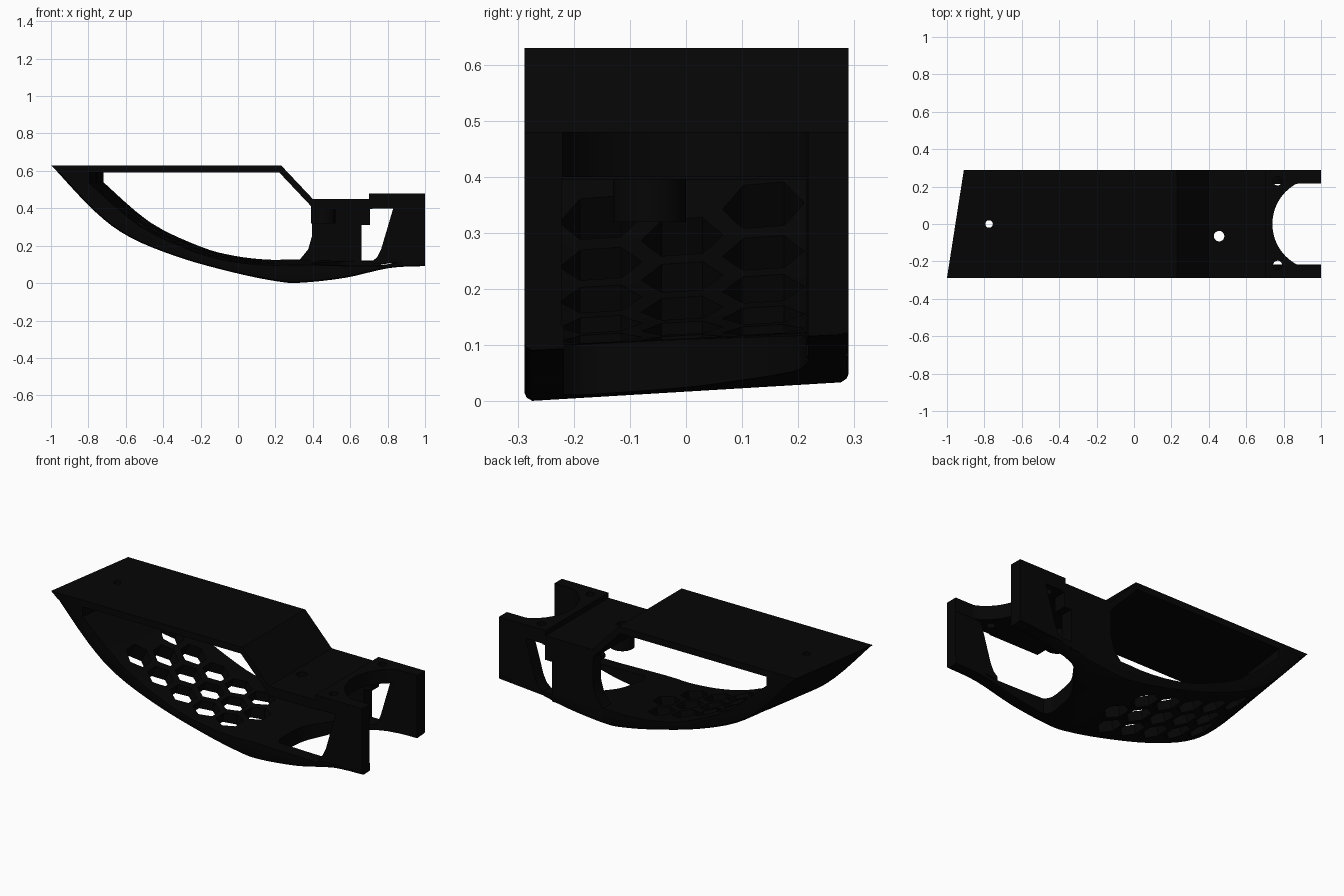
import bpy, bmesh, math
from mathutils import Matrix, Vector

cube = bpy.data.objects.get("Cube")
if cube:
    bpy.data.objects.remove(cube, do_unlink=True)

black = bpy.data.materials.new("matte_black")
black.use_nodes = True
COLOR = (0.0016, 0.0016, 0.0016, 1)
black.diffuse_color = COLOR
black.node_tree.nodes["Principled BSDF"].inputs["Base Color"].default_value = COLOR

FRONT, BACK = -0.288, 0.29
SX, SZ, CX, TOP = 0.933, 0.945, 0.35, 0.63


def taper(p, k=1.0):
    """Shrink a front profile point to the back one (k=-1 reverses it)."""
    x, z = p
    if x < CX:
        x = CX + (x - CX) * SX ** k
    return (x, TOP + (z - TOP) * SZ ** k)


def spline(pts, steps=4):
    """Smooth curve through the points."""
    out = []
    for i in range(len(pts) - 1):
        a, b, c, d = (Vector(pts[min(max(j, 0), len(pts) - 1)]) for j in range(i - 1, i + 3))
        for s in range(steps):
            t = s / steps
            out.append(tuple(b + (c - a) * t / 2 + (a * 2 - b * 5 + c * 4 - d) * t * t / 2
                             + (b * 3 - a - c * 3 + d) * t ** 3 / 2))
    return out + [pts[-1]]


def finish(name, bm):
    bmesh.ops.recalc_face_normals(bm, faces=bm.faces)
    me = bpy.data.meshes.new(name)
    bm.to_mesh(me)
    bm.free()
    ob = bpy.data.objects.new(name, me)
    bpy.context.collection.objects.link(ob)
    me.materials.append(black)
    return ob


def loft(name, sections):
    """Bridge x-z outlines placed at increasing y."""
    bm = bmesh.new()
    rings = [[bm.verts.new((x, y, z)) for x, z in pts] for y, pts in sections]
    n = len(rings[0])
    bm.faces.new(rings[0])
    bm.faces.new(rings[-1][::-1])
    for a, b in zip(rings, rings[1:]):
        for i in range(n):
            bm.faces.new((a[i], b[i], b[(i + 1) % n], a[(i + 1) % n]))
    return finish(name, bm)


def columns(name, spots, radius, depth, sides=32):
    """Prisms centred at x, y, z and leaning by an angle in the x-z plane."""
    bm = bmesh.new()
    for x, y, z, lean in spots:
        bmesh.ops.create_cone(bm, cap_ends=True, segments=sides, radius1=radius, radius2=radius,
                              depth=depth, matrix=Matrix.Translation((x, y, z))
                              @ Matrix.Rotation(lean, 4, 'Y'))
    return finish(name, bm)


def upright(name, ring, z0, z1):
    """Prism over an x-y outline."""
    bm = bmesh.new()
    low, high = ([bm.verts.new((x, y, z)) for x, y in ring] for z in (z0, z1))
    bm.faces.new(low)
    bm.faces.new(high[::-1])
    for i in range(len(ring)):
        j = (i + 1) % len(ring)
        bm.faces.new((low[i], high[i], high[j], low[j]))
    return finish(name, bm)


def cut(ob, cutter):
    bpy.context.view_layer.objects.active = ob
    mod = ob.modifiers.new("cut", 'BOOLEAN')
    mod.operation, mod.solver, mod.object = 'DIFFERENCE', 'EXACT', cutter
    bpy.ops.object.modifier_apply(modifier=mod.name)


# curved, tapered hull floor with a solid nose and rounded lower rims
outer = spline([(-1, .63), (-.77, .385), (-.58, .245), (-.31, .135), (-.02, .055),
                (.2, .01), (.33, .001), (.57, .027), (.81, .08), (1, .09)])
inner = [taper(p, -1) for p in spline([(1, .16), (.85, .137), (.72, .12), (.33, .127), (.17, .125),
                                       (-.015, .145), (-.2, .195), (-.47, .325), (-.72, .54)])]
inner.append(taper((-.72, .63), -1))


def hull_section(y, lift):
    k = (y - FRONT) / (BACK - FRONT)
    rim = [(x * (1 - lift) if x < 0 else x, z + (TOP - z) * lift) for x, z in outer]
    return y, [taper(p, k) for p in rim + inner]


hull = loft("hull_floor", [hull_section(FRONT, .025), hull_section(FRONT + .004, .01),
                           hull_section(FRONT + .014, 0), hull_section(BACK - .014, 0),
                           hull_section(BACK - .004, .01), hull_section(BACK, .025)])

# top cover: flat lid, ramp and lower deck; the nose edge is skewed
lid = [(-1, .63), (.23, .63), (.4, .45), (.72, .45), (.72, .395),
       (.4, .395), (.39, .412), (.22, .592), (-.955, .592)]
cover = loft("top_cover", [(FRONT, lid),
                           (BACK, [(taper(p)[0] if p[0] < 0 else p[0], p[1]) for p in lid])])

# raised collar around the round notch
rail = [(.7, .4), (1, .4), (1, .48), (.7, .48)]
collar = loft("notch_collar", [(FRONT, rail), (BACK, rail)])

# one post at the back, and an end leg on each side
post = [(.395, .42), (.395, .25), (.375, .18), (.33, .125), (.33, .06),
        (.66, .08), (.66, .31), (.705, .31), (.705, .42)]
leg = [(.83, .4), (.765, .18), (.745, .14), (.72, .118), (.72, .1), (1, .122), (1, .48), (.8, .48)]
sides = [loft("back_post", [(.215, post), (BACK, post)]),
         loft("back_leg", [(.215, leg), (BACK, leg)]),
         loft("front_leg", [(FRONT, leg), (-.222, leg)])]

# screw boss under the deck
boss = columns("screw_boss", [(.455, -.065, .365, 0)], .065, .09)

# honeycomb vents, square to the curved floor
for j in range(3):
    xs = [-.55 + .15 * i + .075 * (j % 2) for i in range(5)]
    vents = columns("vent_cutter", [(x, -.152 + .145 * j, .1 - .2 * x + .27 * x * x,
                                     math.atan(.2 - .54 * x)) for x in xs], .073, .4, 6)
    cut(hull, vents)
    bpy.data.objects.remove(vents, do_unlink=True)

# wide opening in the floor below the deck, with a swept end
swept = spline([(.64, .217), (.56, .19), (.48, .09), (.42, 0), (.4, -.1), (.395, -.18), (.42, -.217)])
opening = upright("opening_cutter", [(1.1, .217)] + swept + [(1.1, -.217)], -.1, .3)
cut(hull, opening)

# round notch that opens towards the end
arc = [(.985 + .245 * math.cos(math.radians(t)), .245 * math.sin(math.radians(t)))
       for t in range(90, 271, 5)]
notch = upright("notch_cutter", [(1.1, .217)] + [(x, max(-.22, min(.217, y))) for x, y in arc]
                + [(1.1, -.22)], -.1, .7)
for ob in [cover, collar] + sides:
    cut(ob, notch)

# screw holes
nose_hole = columns("nose_hole_cutter", [(-.775, 0, .35, 0)], .02, .9)
deck_hole = columns("deck_hole_cutter", [(.455, -.065, .35, 0)], .028, .9)
notch_holes = columns("notch_hole_cutter", [(.768, -.22, .55, 0), (.768, .23, .55, 0)], .024, .5)
for ob, hole in ((hull, nose_hole), (cover, nose_hole), (cover, deck_hole), (boss, deck_hole),
                 (cover, notch_holes), (collar, notch_holes)):
    cut(ob, hole)

for helper in (opening, notch, nose_hole, deck_hole, notch_holes):
    bpy.data.objects.remove(helper, do_unlink=True)

# smooth curves, keep crisp corners
bpy.ops.object.select_all(action='DESELECT')
for ob in [hull, cover, collar, boss] + sides:
    ob.select_set(True)
bpy.context.view_layer.objects.active = hull
bpy.ops.object.shade_smooth_by_angle(angle=math.radians(30))
